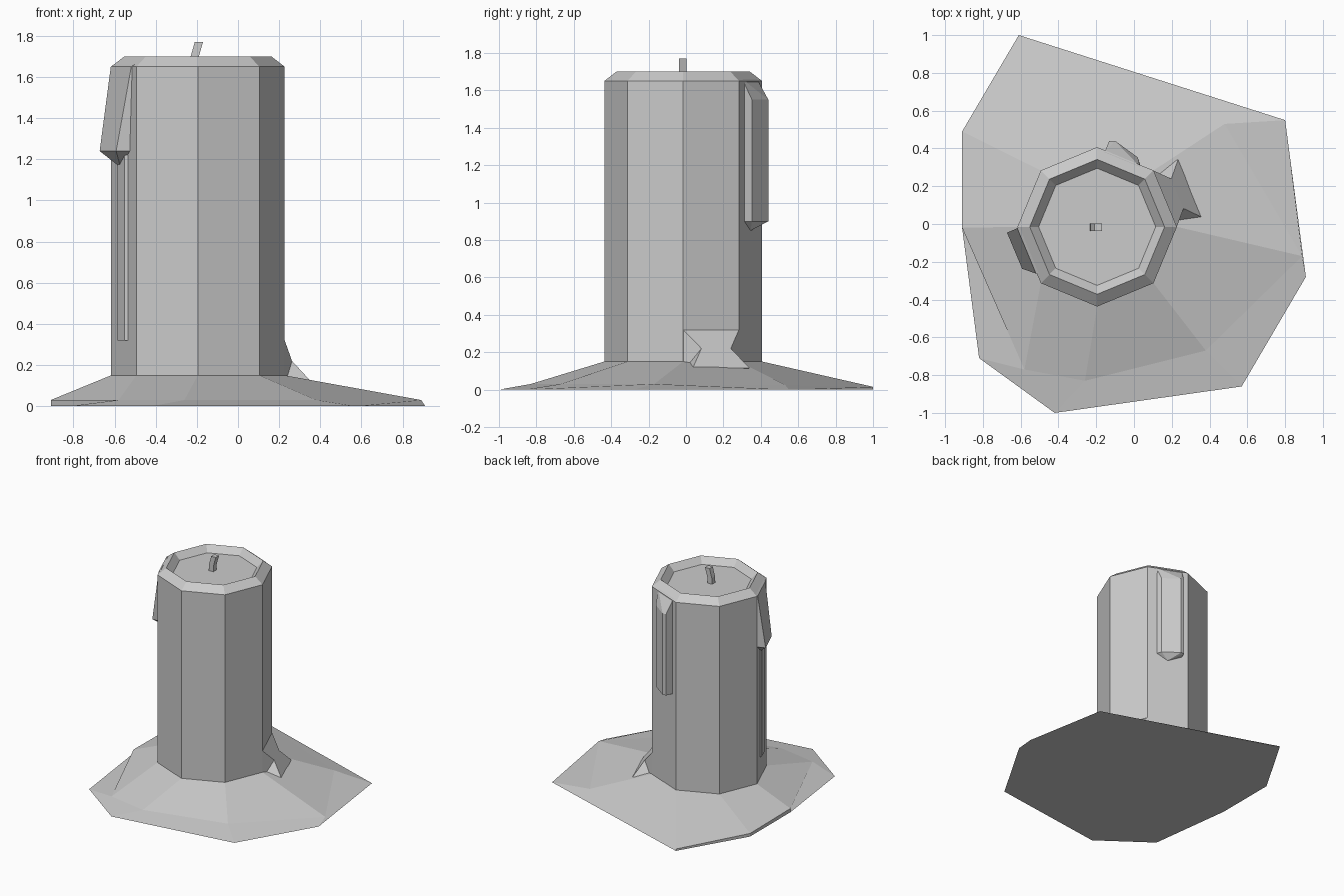
import bpy, bmesh
from math import cos, sin, radians

if "Cube" in bpy.data.objects:
    bpy.data.objects.remove(bpy.data.objects["Cube"])

CX, CY, R = -0.195, -0.015, 0.422
APO = R * cos(radians(22.5))


def finish(bm, name):
    bmesh.ops.recalc_face_normals(bm, faces=bm.faces)
    me = bpy.data.meshes.new(name)
    bm.to_mesh(me)
    bm.free()
    ob = bpy.data.objects.new(name, me)
    bpy.context.collection.objects.link(ob)
    return ob


def loft(name, rings):
    """Closed solid through rings with equal point counts."""
    bm = bmesh.new()
    vs = [[bm.verts.new(p) for p in r] for r in rings]
    n = len(rings[0])
    for a, b in zip(vs, vs[1:]):
        for i in range(n):
            j = (i + 1) % n
            bm.faces.new((a[i], a[j], b[j], b[i]))
    bm.faces.new(vs[0][::-1])
    bm.faces.new(vs[-1])
    return finish(bm, name)


def octagon(r, z):
    return [(CX + r * cos(radians(45 * i)), CY + r * sin(radians(45 * i)), z) for i in range(8)]


def on_face(angle, t, n, z):
    """Sideways offset t and outward offset n on the candle side facing angle."""
    c, s = cos(radians(angle)), sin(radians(angle))
    return (CX + (APO + n) * c - t * s, CY + (APO + n) * s + t * c, z)


def drip(name, angle, pts):
    bm = bmesh.new()
    for p in pts:
        bm.verts.new(on_face(angle, *p))
    res = bmesh.ops.convex_hull(bm, input=bm.verts)
    junk = [g for g in res["geom_interior"] if isinstance(g, bmesh.types.BMVert)]
    if junk:
        bmesh.ops.delete(bm, geom=junk, context='VERTS')
    bmesh.ops.dissolve_limit(bm, angle_limit=0.01, verts=bm.verts, edges=bm.edges)
    return finish(bm, name)


# candle body with chamfered rim and recessed top
loft("candle_body", [octagon(R, 0.1), octagon(R, 1.65), octagon(0.357, 1.70), octagon(0.31, 1.65)])

# melted wax pool around the foot
outer = [(0.91, -0.28), (0.80, 0.55), (-0.61, 1.0), (-0.91, 0.49),
         (-0.91, -0.02), (-0.82, -0.71), (-0.42, -1.0), (0.57, -0.86)]
mid = [(0.89, -0.17, 0.03), (0.48, 0.53, 0.025), (-0.61, 1.0, 0.015), (-0.91, 0.49, 0.025),
       (-0.91, -0.02, 0.03), (-0.58, -0.77, 0.03), (-0.26, -0.83, 0.03), (0.38, -0.67, 0.03)]
loft("wax_pool", [[(x, y, 0) for x, y in outer], mid, octagon(R, 0.15)])

# bent wick
loft("wick", [[(x + dx, y, z + dx * k) for dx, y in
               ((-0.02, -0.038), (0.02, -0.038), (0.02, 0.003), (-0.02, 0.003))]
              for x, z, k in ((-0.213, 1.64, 0), (-0.21, 1.70, 0), (-0.19, 1.77, 0))])

# wedge drip on the left front, with a thin run below it
drip("left_drip", 202.5, [(-0.155, -0.01, 1.66), (0.11, -0.01, 1.66), (-0.155, 0.004, 1.65), (0.105, 0.004, 1.65),
                          (-0.154, 0.063, 1.24), (0.053, 0.062, 1.24), (0.08, -0.01, 1.24),
                          (-0.15, -0.01, 1.24), (-0.04, 0.0, 1.16)])
drip("left_drip_run", 202.5, [(t, n, z) for z in (0.32, 1.22)
                              for t, n in ((-0.08, -0.01), (-0.05, 0.012), (0.04, 0.012), (0.06, -0.01))])

# long drip on the back
drip("back_drip", 67.5, [(0.115, -0.01, 1.66), (-0.09, -0.01, 1.66)] +
     [(t, n, z) for z in (1.55, 0.90)
      for t, n in ((0.114, 0.0), (0.115, 0.055), (0.087, 0.067), (-0.058, 0.032), (-0.09, -0.005))] +
     [(0.0, 0.0, 0.85)])

# waisted wax spill at the foot on the right
bm = bmesh.new()
front = [(0.161, 0.0, 0.32), (0.085, 0.07, 0.22), (0.165, 0.142, 0.115)]
v = {}
for s in (-1, 1):
    for k, (t, n, z) in enumerate(front + [(0.161, 0.0, 0.1)]):
        v[s, k] = bm.verts.new(on_face(22.5, s * t, n, z))
    bm.faces.new((v[s, 0], v[s, 1], v[s, 3]))
    bm.faces.new((v[s, 1], v[s, 2], v[s, 3]))
for a, b in ((0, 1), (1, 2), (2, 3), (3, 0)):
    bm.faces.new((v[-1, a], v[1, a], v[1, b], v[-1, b]))
finish(bm, "foot_spill")
